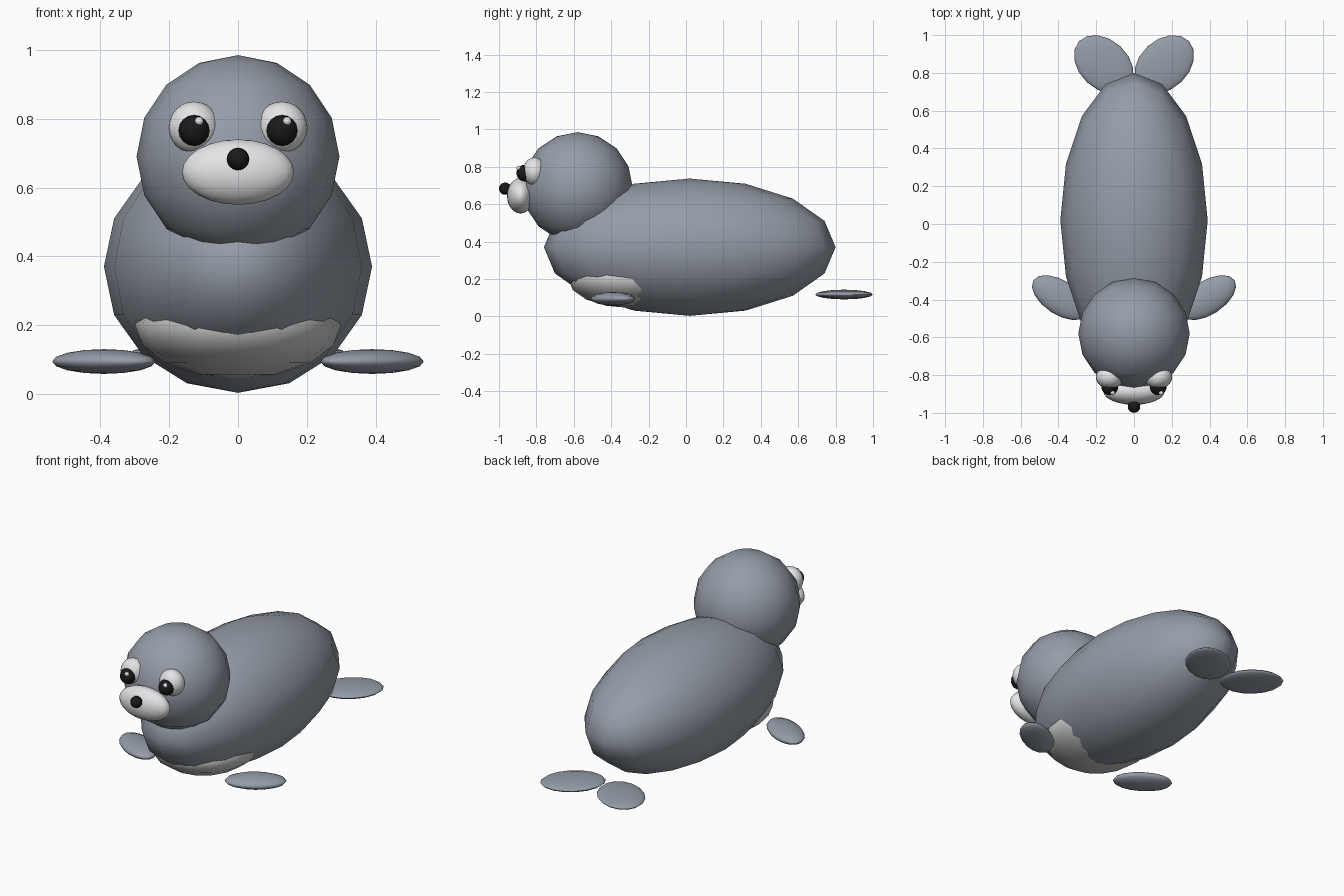
import bpy
import math

cube = bpy.data.objects.get("Cube")
if cube:
    bpy.data.objects.remove(cube, do_unlink=True)


def make_material(name, color):
    mat = bpy.data.materials.new(name)
    mat.use_nodes = True
    rgba = (*color, 1.0)
    mat.diffuse_color = rgba
    for node in mat.node_tree.nodes:
        if node.type == 'BSDF_PRINCIPLED':
            node.inputs["Base Color"].default_value = rgba
    return mat


fur = make_material("slate grey fur", (0.30, 0.335, 0.39))
belly_fur = make_material("pale belly grey", (0.60, 0.60, 0.59))
white = make_material("soft white", (0.80, 0.80, 0.82))
black = make_material("black", (0.01, 0.01, 0.01))


def ellipsoid(name, center, radii, mat, segments=16, rings=8, turn=0.0):
    """Smooth-shaded stretched sphere with its poles along z."""
    bpy.ops.mesh.primitive_uv_sphere_add(segments=segments, ring_count=rings,
                                         radius=1, location=center,
                                         rotation=(0, 0, math.radians(turn)))
    obj = bpy.context.object
    obj.name = name
    obj.scale = radii
    obj.data.materials.append(mat)
    bpy.ops.object.shade_smooth()
    return obj


# Body, head and the pale patch that bulges out under the chest
ellipsoid("body", (0, 0.02, 0.37), (0.39, 0.78, 0.367), fur)
ellipsoid("head", (0, -0.58, 0.69), (0.295, 0.295, 0.295), fur)
ellipsoid("belly_patch", (0, -0.30, 0.20), (0.30, 0.33, 0.155), belly_fur)

# Muzzle and nose
ellipsoid("muzzle", (0, -0.885, 0.645), (0.163, 0.072, 0.095), white, 24, 12)
ellipsoid("nose", (0, -0.967, 0.683), (0.033, 0.033, 0.033), black)

# Paired parts; left is +x
for side, s in (("left", 1), ("right", -1)):
    ellipsoid(side + "_eye", (s * 0.128, -0.81, 0.775),
              (0.074, 0.062, 0.075), white, 24, 12)
    ellipsoid(side + "_pupil", (s * 0.128, -0.862, 0.766),
              (0.045, 0.045, 0.045), black)
    # Both highlights sit on the same side of the pupil
    ellipsoid(side + "_eye_highlight", (s * 0.128 + 0.015, -0.894, 0.793),
              (0.013, 0.013, 0.013), white, 12, 6)
    ellipsoid(side + "_front_flipper", (s * 0.39, -0.39, 0.094),
              (0.17, 0.09, 0.036), fur, turn=s * 33)
    ellipsoid(side + "_tail_flipper", (s * 0.16, 0.845, 0.117),
              (0.18, 0.13, 0.026), fur, turn=s * 43)
